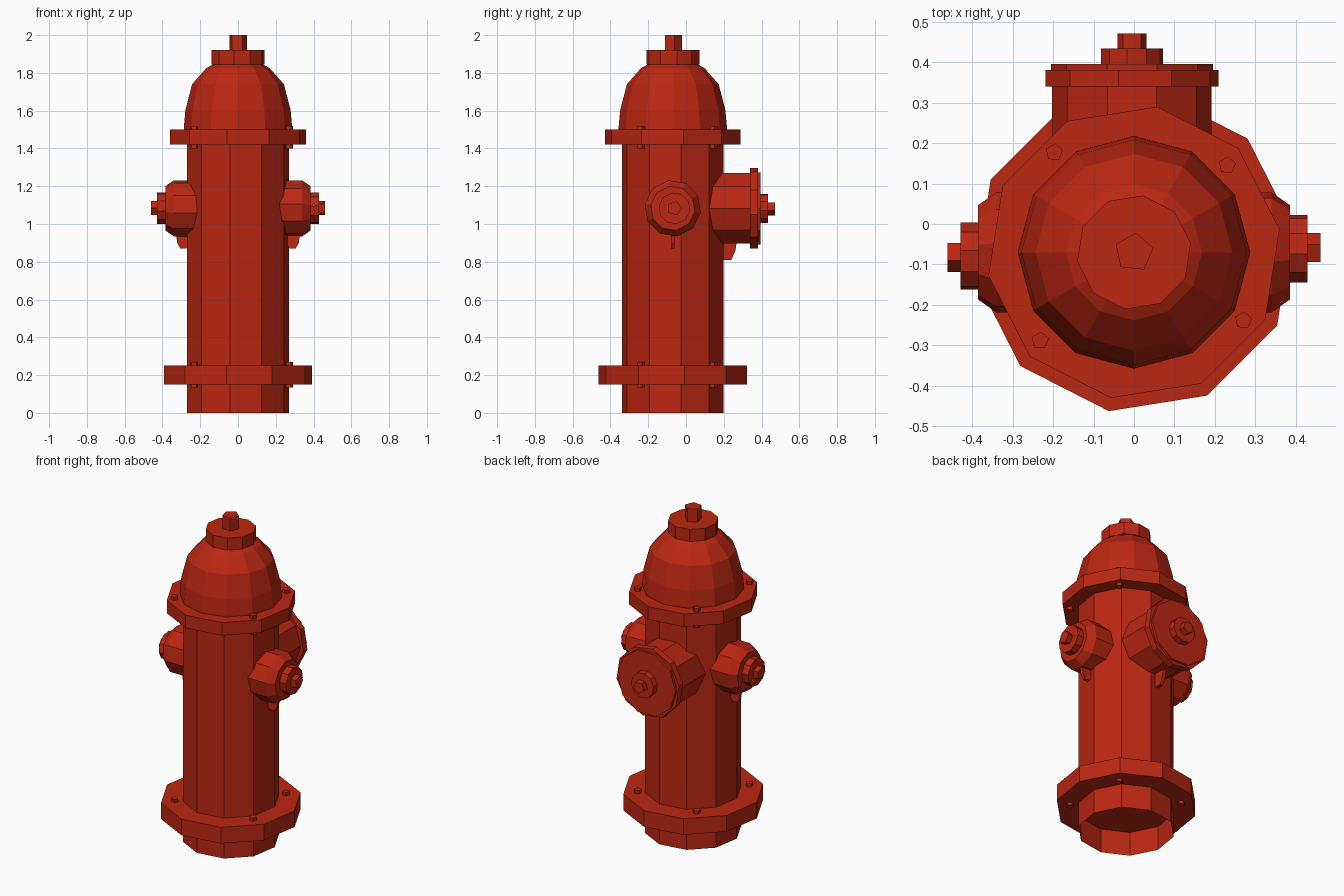
import bpy, bmesh
from math import radians, cos, sin
from mathutils import Matrix, Vector

if "Cube" in bpy.data.objects:
    bpy.data.objects.remove(bpy.data.objects["Cube"])

CY = -0.07          # y of the hydrant's vertical axis
red = bpy.data.materials.new("red_paint")
red.diffuse_color = (0.5, 0.02, 0.006, 1)
red.use_nodes = True
red.node_tree.nodes["Principled BSDF"].inputs["Base Color"].default_value = red.diffuse_color


def finish(name, bm):
    bmesh.ops.recalc_face_normals(bm, faces=bm.faces[:])
    me = bpy.data.meshes.new(name)
    bm.to_mesh(me)
    bm.free()
    me.materials.append(red)
    ob = bpy.data.objects.new(name, me)
    bpy.context.collection.objects.link(ob)
    return ob


def turned(name, profile, sides=10, start=9, mat=Matrix.Translation((0, CY, 0)), caps=True):
    """Flat-shaded turned part; profile is (radius, height) pairs."""
    bm = bmesh.new()
    rings = []
    for r, h in profile:
        angs = [radians(start + 360 * i / sides) for i in range(sides)]
        rings.append([bm.verts.new(mat @ Vector((r * cos(a), r * sin(a), h))) for a in angs])
    for lo, hi in zip(rings, rings[1:]):
        for i in range(sides):
            j = (i + 1) % sides
            bm.faces.new((lo[i], lo[j], hi[j], hi[i]))
    if caps:
        bm.faces.new(rings[0][::-1])
        bm.faces.new(rings[-1])
    return finish(name, bm)


def lug(name, outline, mat, t=0.01):
    """Thin plate; outline is (outward, z), extruded sideways."""
    bm = bmesh.new()
    f = bm.faces.new([bm.verts.new(mat @ Vector((u, -t, z))) for u, z in outline])
    new = bmesh.ops.extrude_face_region(bm, geom=[f])["geom"]
    shift = mat.to_3x3() @ Vector((0, 2 * t, 0))
    bmesh.ops.translate(bm, vec=shift, verts=[g for g in new if isinstance(g, bmesh.types.BMVert)])
    return finish(name, bm)


# barrel is an open tube, with solid flanges
turned("barrel", [(0.273, 0), (0.273, 1.45)], caps=False)
turned("base_flange", [(0.397, 0.15), (0.397, 0.25)])
turned("top_flange", [(0.364, 1.42), (0.364, 1.5)])

# bonnet and operating nut
turned("bonnet", [(0.287, 1.49), (0.287, 1.51), (0.278, 1.605), (0.243, 1.74),
                  (0.168, 1.825), (0.12, 1.852)], 12, 0)
turned("bonnet_cap", [(0.142, 1.845), (0.142, 1.92)])
turned("operating_nut", [(0.049, 1.91), (0.049, 2.0)], 5, 12)

# flange bolts
for n, (x, y) in enumerate([(-0.197, 0.177), (0.23, 0.145), (0.27, -0.238), (-0.232, -0.288)]):
    place = Matrix.Translation((x, y, 0))
    for part, lo, hi in (("base", 0.135, 0.27), ("top", 1.4, 1.52)):
        turned(f"{part}_bolt_{n}", [(0.022, lo), (0.022, hi)], 5, 12, place)

# side outlets: local z points outward, the left one is turned half round
for side, turn in (("right", 0), ("left", 180)):
    base = Matrix.Translation((0, CY, 0)) @ Matrix.Rotation(radians(turn), 4, "Z")
    out = base @ Matrix.Translation((0, 0, 1.083)) @ Matrix.Rotation(radians(90), 4, "Y")
    inner = out @ Matrix.Translation((0, 0.009, 0))
    turned(f"{side}_outlet", [(0.15, 0.15), (0.15, 0.34), (0.118, 0.385)], mat=out)
    turned(f"{side}_outlet_cap", [(0.084, 0.37), (0.084, 0.428)], mat=inner)
    turned(f"{side}_outlet_nut", [(0.039, 0.42), (0.039, 0.46)], 5, 20, inner)
    lug(f"{side}_lug", [(0.25, 0.96), (0.33, 0.96), (0.322, 0.9), (0.305, 0.87), (0.275, 0.87), (0.25, 0.9)], base)

# large rear outlet: local z points to +y
rear = Matrix.Translation((-0.005, 0, 1.083)) @ Matrix.Rotation(radians(-90), 4, "X")
turned("rear_outlet", [(0.197, 0.05), (0.197, 0.345)], start=0, mat=rear)
turned("rear_outlet_rim", [(0.216, 0.34), (0.216, 0.38)], mat=rear)
turned("rear_outlet_plate", [(0.2, 0.37), (0.2, 0.395)], start=0, mat=rear)
turned("rear_outlet_cap", [(0.078, 0.385), (0.078, 0.434)], mat=rear)
turned("rear_outlet_nut", [(0.038, 0.43), (0.038, 0.47)], 5, 18, rear)
lug("rear_lug", [(0.18, 0.92), (0.27, 0.92), (0.262, 0.86), (0.24, 0.81), (0.2, 0.81), (0.18, 0.84)],
    Matrix.Rotation(radians(90), 4, "Z"))
